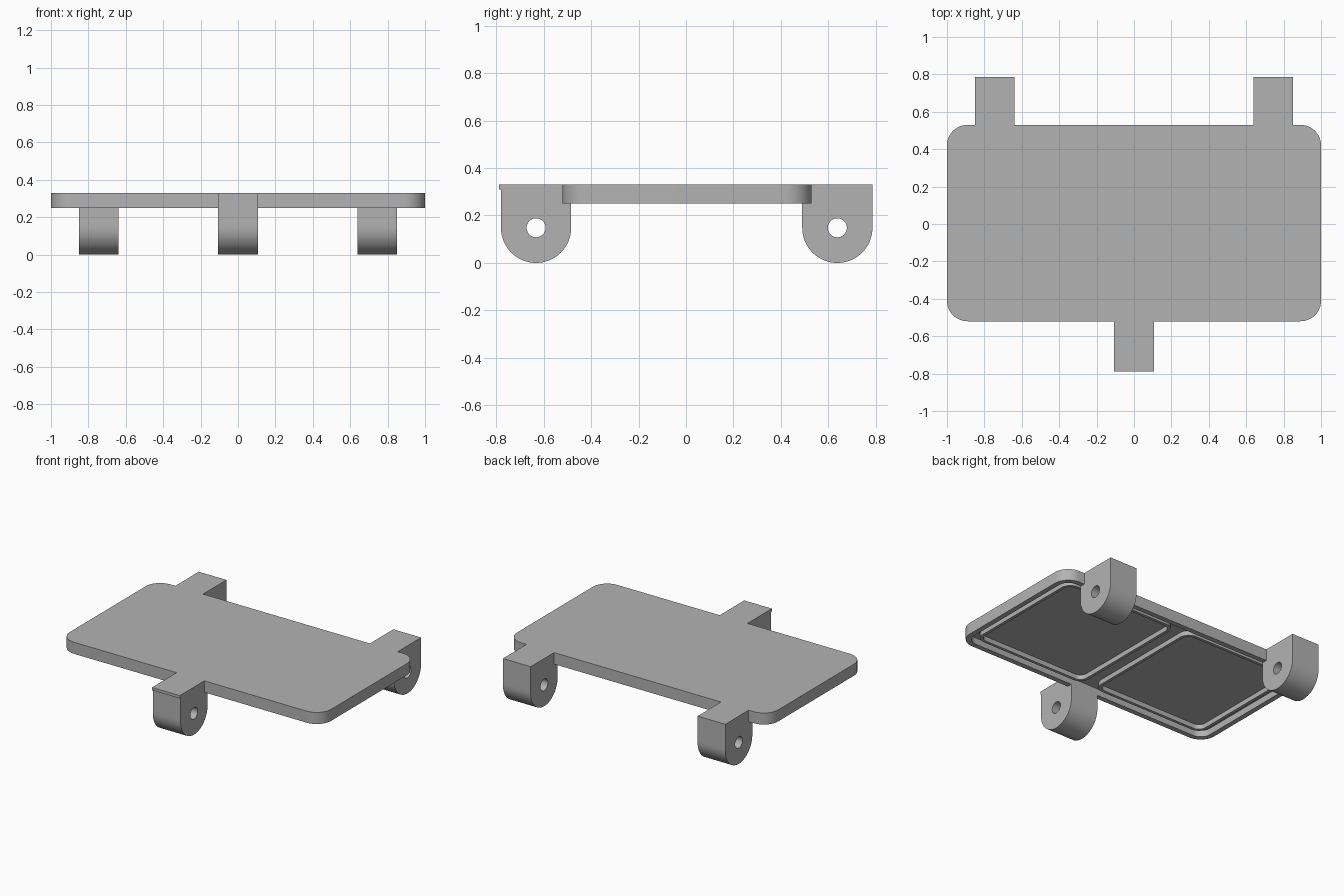
import bpy, bmesh, math

cube = bpy.data.objects.get("Cube")
if cube:
    bpy.data.objects.remove(cube, do_unlink=True)

grey = bpy.data.materials.new("plain_grey")
grey.use_nodes = True
grey.diffuse_color = (0.45, 0.45, 0.45, 1)
grey.node_tree.nodes["Principled BSDF"].inputs["Base Color"].default_value = grey.diffuse_color

TOP, BOTTOM, FLOOR = 0.33, 0.25, 0.295
MID_Y = 0.005


def rounded_rect(w, d, r, z, cx=0.0, cy=MID_Y, steps=12):
    """Loop of points around a rounded rectangle of half sizes w, d."""
    pts = []
    for q, (sx, sy) in enumerate([(1, 1), (-1, 1), (-1, -1), (1, -1)]):
        for i in range(steps + 1):
            a = (q + i / steps) * math.pi / 2
            pts.append((cx + sx * (w - r) + r * math.cos(a),
                        cy + sy * (d - r) + r * math.sin(a), z))
    return pts


def loft(name, loops, closed):
    """Skin matching loops; either close the tube on itself or cap its ends."""
    bm = bmesh.new()
    rings = [[bm.verts.new(p) for p in loop] for loop in loops]
    n = len(rings[0])
    pairs = list(zip(rings, rings[1:]))
    if closed:
        pairs.append((rings[-1], rings[0]))
    for a, b in pairs:
        for i in range(n):
            j = (i + 1) % n
            bm.faces.new((a[i], a[j], b[j], b[i]))
    if not closed:
        bm.faces.new(rings[0])
        bm.faces.new(rings[-1])
    bmesh.ops.recalc_face_normals(bm, faces=bm.faces)
    mesh = bpy.data.meshes.new(name)
    bm.to_mesh(mesh)
    bm.free()
    mesh.materials.append(grey)
    obj = bpy.data.objects.new(name, mesh)
    bpy.context.collection.objects.link(obj)
    bpy.ops.object.select_all(action='DESELECT')
    obj.select_set(True)
    bpy.context.view_layer.objects.active = obj
    bpy.ops.object.shade_smooth_by_angle(angle=math.radians(30))
    return obj


# Lid plate, hollow underneath with a rim
rim = 0.035
loft("lid_plate", [rounded_rect(1, 0.525, 0.11, TOP),
                   rounded_rect(1, 0.525, 0.11, BOTTOM),
                   rounded_rect(1 - rim, 0.525 - rim, 0.11 - rim, BOTTOM),
                   rounded_rect(1 - rim, 0.525 - rim, 0.11 - rim, FLOOR)], False)

# Two raised rectangular lips on the underside
for side, label in ((1, "left"), (-1, "right")):
    cx, w, d, r, t = side * 0.485, 0.435, 0.455, 0.07, 0.02
    lip_z, root_z = 0.262, FLOOR + 0.005
    loft(label + "_inner_lip", [rounded_rect(w, d, r, root_z, cx),
                                rounded_rect(w, d, r, lip_z, cx),
                                rounded_rect(w - t, d - t, r - t, lip_z, cx),
                                rounded_rect(w - t, d - t, r - t, root_z, cx)], True)


def hinge_lug(name, cx, cy):
    """Block with a round bottom and a pin hole along x."""
    radius, hole, half = 0.148, 0.04, 0.106
    rise = TOP - radius
    corner = math.atan2(rise, radius)
    angles = sorted([i * math.pi / 32 for i in range(64)] + [corner, math.pi - corner])

    def outer(a):
        c, s = abs(math.cos(a)), math.sin(a)
        if s <= 1e-6:
            return radius
        return min(radius / max(c, 1e-6), rise / s)

    def ring(x, reach):
        return [(x, cy + reach(a) * math.cos(a), radius + reach(a) * math.sin(a))
                for a in angles]

    loft(name, [ring(cx - half, outer), ring(cx + half, outer),
                ring(cx + half, lambda a: hole), ring(cx - half, lambda a: hole)], True)


hinge_lug("front_lug", 0, -0.632)
hinge_lug("back_left_lug", 0.745, 0.638)
hinge_lug("back_right_lug", -0.745, 0.638)

# Small finger ledge at the top of the front lug
loft("front_ledge", [[(x, y, z) for x, y in ((-0.106, -0.788), (0.106, -0.788),
                                             (0.106, -0.77), (-0.106, -0.77))]
                     for z in (0.31, TOP)], False)
